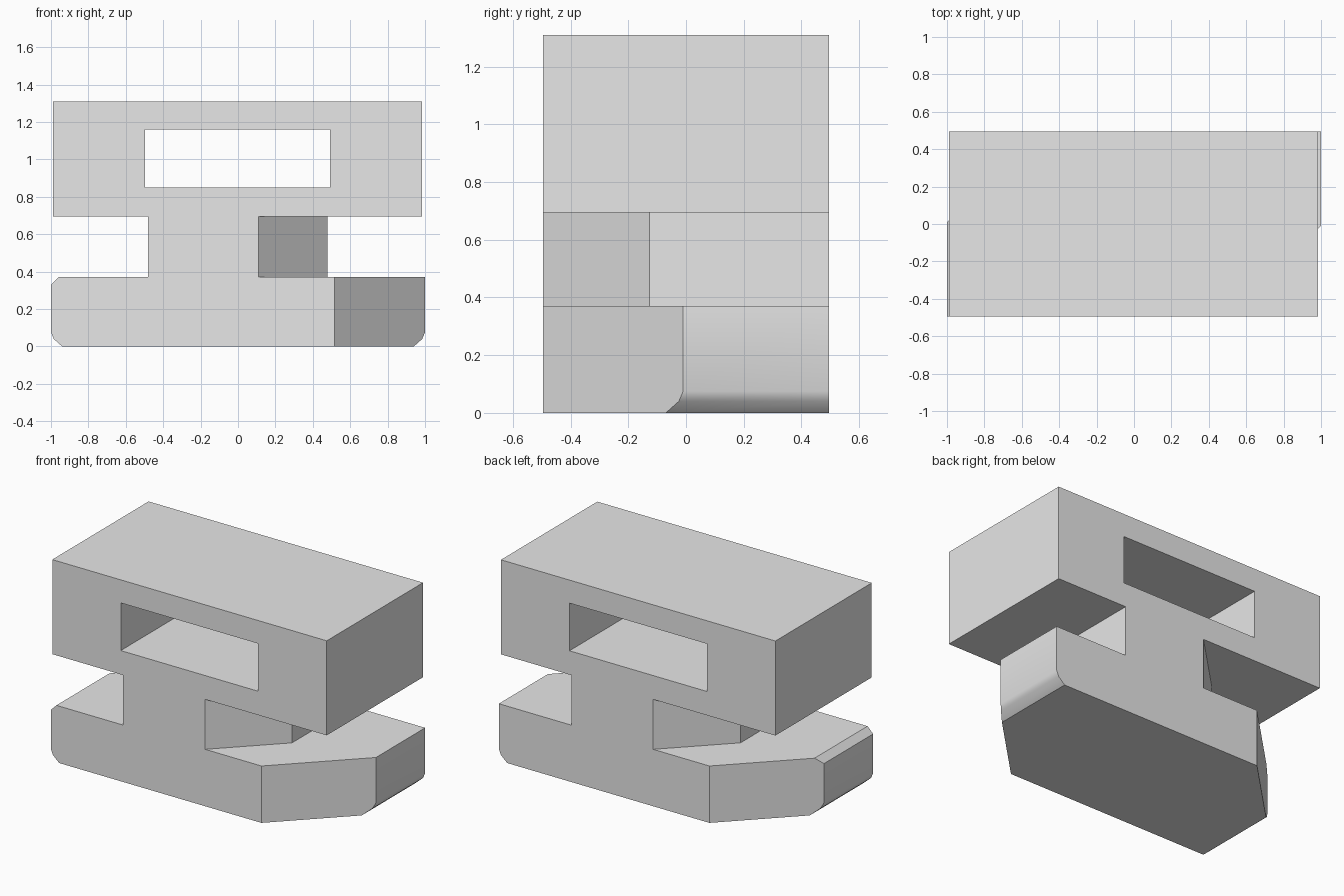
import bpy
import bmesh
import math
from mathutils import Vector

cube = bpy.data.objects.get("Cube")
if cube:
    bpy.data.objects.remove(cube, do_unlink=True)

HALF_DEPTH = 0.495

grey = bpy.data.materials.new("plain_grey")
grey.use_nodes = True
grey.diffuse_color = (0.8, 0.8, 0.8, 1)
grey.node_tree.nodes["Principled BSDF"].inputs["Base Color"].default_value = (0.8, 0.8, 0.8, 1)


def rectangle(left, right, bottom, top):
    return [(left, bottom), (right, bottom), (right, top), (left, top)]


def build(name, outline, hole=None, corner_start=None):
    """Extrude a front outline through the depth, then slice off two opposite corners."""
    bm = bmesh.new()

    def loop(points):
        return [bm.verts.new((x, -HALF_DEPTH, z)) for x, z in points]

    outer = loop(outline)
    if hole:
        inner = loop(hole)
        for i in range(len(outer)):
            j = (i + 1) % len(outer)
            bm.faces.new((outer[i], outer[j], inner[j], inner[i]))
    else:
        bm.faces.new(outer)
    extruded = bmesh.ops.extrude_face_region(bm, geom=bm.faces[:])["geom"]
    new_verts = [g for g in extruded if isinstance(g, bmesh.types.BMVert)]
    bmesh.ops.translate(bm, verts=new_verts, vec=(0, 2 * HALF_DEPTH, 0))

    # 45 degree cuts at the front right and, by half-turn symmetry, the back left
    if corner_start is not None:
        for side in (1, -1):
            cut = bmesh.ops.bisect_plane(
                bm, geom=bm.verts[:] + bm.edges[:] + bm.faces[:],
                plane_co=Vector((corner_start, -HALF_DEPTH, 0)) * side,
                plane_no=Vector((1, -1, 0)) * side, clear_outer=True)
            edges = [g for g in cut["geom_cut"] if isinstance(g, bmesh.types.BMEdge)]
            bmesh.ops.contextual_create(bm, geom=edges)

    bmesh.ops.recalc_face_normals(bm, faces=bm.faces[:])
    mesh = bpy.data.meshes.new(name)
    bm.to_mesh(mesh)
    bm.free()
    mesh.materials.append(grey)
    obj = bpy.data.objects.new(name, mesh)
    bpy.context.collection.objects.link(obj)
    return obj


# Upper block with a rectangular window through it
build("slotted_block", rectangle(-0.99, 0.985, 0.695, 1.31),
      hole=rectangle(-0.497, 0.492, 0.85, 1.16))

# Neck between block and foot
build("neck", rectangle(-0.48, 0.478, 0.37, 0.695), corner_start=0.11)

# Foot with rounded lower ends and a small bevel on the upper left edge
foot = build("foot", [(-0.94, 0), (0.94, 0), (0.985, 0.04), (1, 0.075), (1, 0.37),
                      (-0.96, 0.37), (-1, 0.33), (-1, 0.075), (-0.985, 0.04)],
             corner_start=0.515)
bpy.ops.object.select_all(action='DESELECT')
foot.select_set(True)
bpy.context.view_layer.objects.active = foot
bpy.ops.object.shade_smooth_by_angle(angle=math.radians(30))
